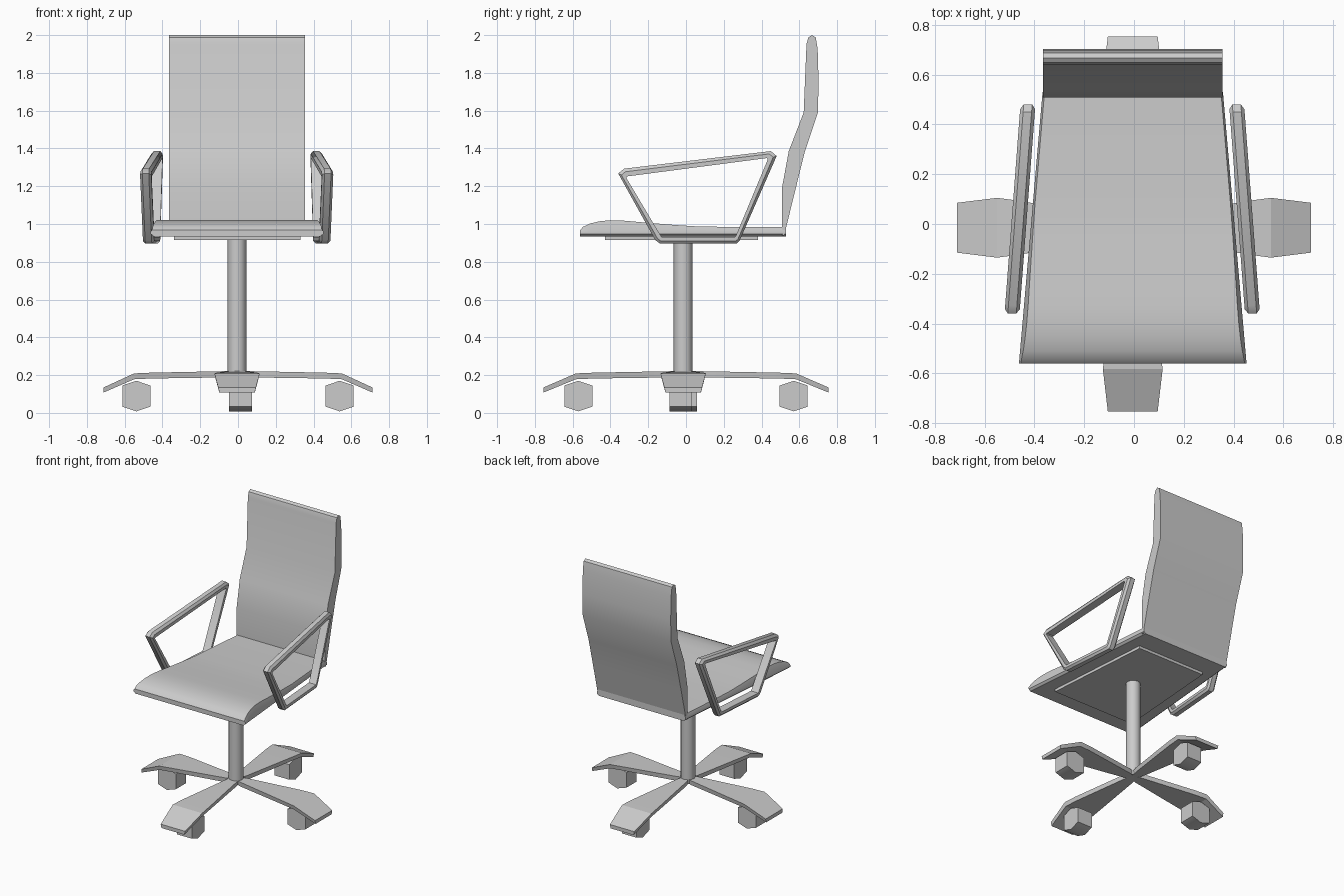
import bpy, bmesh, math

if "Cube" in bpy.data.objects:
    bpy.data.objects.remove(bpy.data.objects["Cube"])


def loft(name, rings, closed=False, angle=35):
    """Skin a list of equal-length closed rings; cap the ends or close the loop."""
    bm = bmesh.new()
    vr = [[bm.verts.new(p) for p in r] for r in rings]
    n, m = len(vr), len(vr[0])
    for i in range(n if closed else n - 1):
        a, b = vr[i], vr[(i + 1) % n]
        for j in range(m):
            k = (j + 1) % m
            bm.faces.new((a[j], a[k], b[k], b[j]))
    if not closed:
        bm.faces.new(vr[0])
        bm.faces.new(vr[-1])
    bmesh.ops.recalc_face_normals(bm, faces=bm.faces)
    me = bpy.data.meshes.new(name)
    bm.to_mesh(me)
    bm.free()
    ob = bpy.data.objects.new(name, me)
    bpy.context.collection.objects.link(ob)
    bpy.ops.object.select_all(action='DESELECT')
    ob.select_set(True)
    bpy.context.view_layer.objects.active = ob
    bpy.ops.object.shade_smooth_by_angle(angle=math.radians(angle))
    return ob


CX, CY = -0.005, -0.015

# seat: tapered slab with a raised front roll
seat_top = [(-.56, .968), (-.545, .985), (-.51, 1.002), (-.46, 1.014), (-.40, 1.02),
            (-.32, 1.017), (-.2, 1.006), (-.05, .994), (.08, .986), (.53, .983)]
rings = []
for y, z in seat_top:
    w = .457 - (y + .56) * .087
    t = w - .008 - .25 * max(0, z - .983)
    half = [(w - .015, .935), (w, .948), (w, .962), (t, z)]
    rings.append([(CX + x, y, h) for x, h in half] +
                 [(CX - x, y, h) for x, h in reversed(half)])
loft("seat", rings)

# backrest: side profile swept across the width
back = [(.507, .94), (.507, 1.185), (.544, 1.386), (.623, 1.59), (.638, 1.953),
        (.648, 1.988), (.667, 2.0), (.687, 1.988), (.697, 1.926), (.702, 1.75),
        (.698, 1.59), (.63, 1.386), (.58, 1.185), (.52, .94)]
loft("backrest", [[(CX + s * .361, y, z) for y, z in back] for s in (-1, 1)])

# plate under the seat
plate = [(-.335, -.43), (.335, -.43), (.275, .38), (-.275, .38)]
loft("seat_plate", [[(CX + x, y, z) for x, y in plate] for z in (.915, .94)])

# column
loft("column", [[(CX + .05 * math.cos(i * math.tau / 12), CY + .05 * math.sin(i * math.tau / 12), z)
                 for i in range(12)] for z in (.19, .92)])

# armrests: closed triangular loops with a chamfered outer rim
outer = [(-.359, 1.268), (-.327, 1.293), (.449, 1.386), (.48, 1.36),
         (.283, .91), (.268, .896), (-.137, .896), (-.163, .915)]
inner = [(-.317, 1.246), (-.312, 1.252), (.428, 1.349), (.433, 1.342),
         (.263, .935), (.258, .93), (-.127, .93), (-.132, .935)]
section = [(0, -.017), (.4, -.03), (1, -.03), (1, .03), (.4, .03), (0, .017)]
for side, s in (("left", -1), ("right", 1)):
    rings = []
    for (ay, az), (by, bz) in zip(outer, inner):
        ring = []
        for t, off in section:
            y, z = ay + (by - ay) * t, az + (bz - az) * t
            ring.append((-.007 + s * (.482 - (y + .35) * .076 + off), y, z))
        rings.append(ring)
    loft(side + "_armrest", rings, closed=True)

# four-legged base with a wheel under each leg
leg = [(0, .022, .222, .19), (.06, .04, .221, .188), (.46, .108, .213, .182),
       (.55, .12, .209, .178), (.711, .1, .135, .108)]
wheel = [(-.074, -.056), (0, -.081), (.074, -.056), (.074, .056), (0, .081), (-.074, .056)]
for i, name in enumerate(("right", "back", "left", "front")):
    c, s = round(math.cos(i * math.pi / 2)), round(math.sin(i * math.pi / 2))
    k = 1.0 if i % 2 == 0 else 1.06

    def place(r, t, z):
        x, y = c * r * k - s * t, s * r * k + c * t
        # legs sit slightly off centre at the hub only across their width
        return (x + (CX if s else 0), y + (CY if c else 0), z)

    loft(name + "_leg", [[place(r, w, zt), place(r, -w, zt), place(r, -w * .94, zb),
                          place(r, w * .94, zb)] for r, w, zt, zb in leg], angle=15)
    tc = -.012 if c else -.018 * s
    loft(name + "_wheel", [[place(.538 + r / k, tc + t, .089 + z) for r, z in wheel]
                           for t in (-.06, .06)], angle=50)
